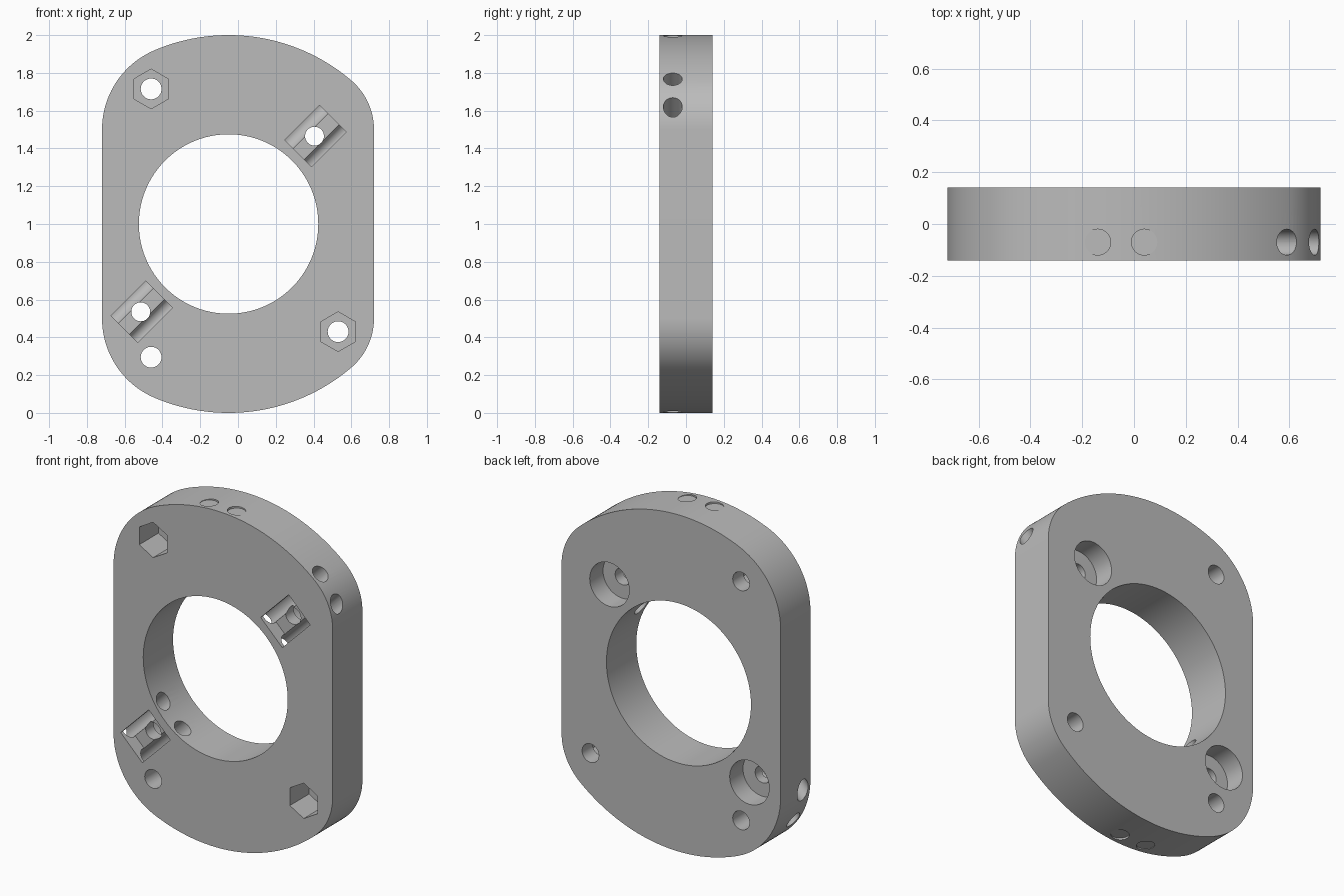
import bpy, bmesh
from math import sin, cos, pi, sqrt, atan2
from mathutils import Vector, Matrix

old = bpy.data.objects.get("Cube")
if old:
    bpy.data.objects.remove(old, do_unlink=True)

HALF = 0.14            # half thickness of the plate
BORE = (-0.05, 1.0)    # axis of the large opening
ROD_Y = -0.07          # depth of the cross holes

grey = bpy.data.materials.new("plain grey")
grey.use_nodes = True
grey.diffuse_color = (0.5, 0.5, 0.5, 1)
grey.node_tree.nodes["Principled BSDF"].inputs["Base Color"].default_value = (0.5, 0.5, 0.5, 1)


def finish(name, bm):
    bmesh.ops.recalc_face_normals(bm, faces=bm.faces)
    mesh = bpy.data.meshes.new(name)
    bm.to_mesh(mesh)
    bm.free()
    mesh.materials.append(grey)
    obj = bpy.data.objects.new(name, mesh)
    bpy.context.collection.objects.link(obj)
    return obj


def prism(name, points, y0, y1):
    """Extrude an (x, z) outline from y0 to y1."""
    bm = bmesh.new()
    face = bm.faces.new([bm.verts.new((x, y0, z)) for x, z in points])
    new = bmesh.ops.extrude_face_region(bm, geom=[face])["geom"]
    bmesh.ops.translate(bm, vec=(0, y1 - y0, 0),
                        verts=[v for v in new if isinstance(v, bmesh.types.BMVert)])
    return finish(name, bm)


def arc(cx, cz, r, a0, a1, n):
    return [(cx + r * cos(a0 + (a1 - a0) * i / n),
             cz + r * sin(a0 + (a1 - a0) * i / n)) for i in range(n + 1)]


def ring(cx, cz, r, n=48):
    return arc(cx, cz, r, pi / 2, pi / 2 + 2 * pi, n)[:-1]


def rod(name, start, end, r):
    a, b = Vector(start), Vector(end)
    turn = (b - a).to_track_quat("Z", "Y").to_matrix().to_4x4()
    bm = bmesh.new()
    bmesh.ops.create_cone(bm, cap_ends=True, segments=40, radius1=r, radius2=r,
                          depth=(b - a).length,
                          matrix=Matrix.Translation((a + b) / 2) @ turn)
    return finish(name, bm)


def cut(tool):
    tool.hide_render = True
    mod = plate.modifiers.new("cut", "BOOLEAN")
    mod.operation = "DIFFERENCE"
    mod.solver = "EXACT"
    mod.object = tool
    bpy.ops.object.modifier_apply(modifier=mod.name)
    bpy.data.objects.remove(tool, do_unlink=True)


# Plate outline: round top and bottom, straight sides, blended corners
def blend(side_x):
    """Corner arc tangent to the unit top arc and to a straight side."""
    d = abs(side_x - BORE[0])
    r = (0.75 - d * d) / (2 - 2 * d)
    cx = side_x - r if side_x > 0 else side_x + r
    return cx, r, atan2(0.5, cx - BORE[0])


rx, rr, ra = blend(0.72)
lx, lr, la = blend(-0.72)
top = (arc(rx, 1.5, rr, 0, ra, 16) + arc(*BORE, 1, ra, la, 48)[1:-1]
       + arc(lx, 1.5, lr, la, pi, 20))
outline = top + [(x, 2 - z) for x, z in reversed(top)]
plate = prism("mounting_plate", outline, -HALF, HALF)
bpy.context.view_layer.objects.active = plate
plate.select_set(True)

# Large central opening
cut(prism("bore_cutter", ring(*BORE, 0.475, 96), -0.3, 0.3))

# Nut pockets with bolt holes, and one plain hole
for x, z in ((-0.46, 1.715), (0.53, 0.43)):
    cut(prism("nut_cutter", ring(x, z, 0.105, 6), -0.3, 0.04))
    cut(prism("bolt_cutter", ring(x, z, 0.055), -0.3, 0.3))
cut(prism("plain_hole_cutter", ring(-0.46, 0.295, 0.055), -0.3, 0.3))

# Diagonal clamp slots in front, counterbores behind, bolt holes through
s = sqrt(0.5)
for sign in (1, -1):
    cx, cz = BORE[0] + sign * 0.46, BORE[1] + sign * 0.465
    corners = [(cx + (u + v) * s, cz + (u - v) * s)
               for u, v in ((0.13, 0.1), (0.13, -0.1), (-0.13, -0.1), (-0.13, 0.1))]
    cut(prism("slot_cutter", corners, -0.3, -0.06))
    cut(prism("counterbore_cutter", ring(cx - 0.005, cz, 0.13), 0.015, 0.3))
    cut(prism("slot_bolt_cutter", ring(cx - 0.005, cz, 0.05), -0.3, 0.3))

# Diagonal cross holes in pairs, and shallow spot faces on top and bottom
for side in (0.09, -0.09):
    ox, oz = BORE[0] + side * s, BORE[1] - side * s
    cut(rod("cross_hole_cutter", (ox - 0.9, ROD_Y, oz - 0.9), (ox + 0.9, ROD_Y, oz + 0.9), 0.05))
    x = BORE[0] + side
    cut(rod("top_spot_cutter", (x, ROD_Y, 1.988), (x, ROD_Y, 2.2), 0.05))
    cut(rod("bottom_spot_cutter", (x, ROD_Y, -0.2), (x, ROD_Y, 0.012), 0.05))

bpy.ops.object.shade_smooth_by_angle(angle=0.5)
